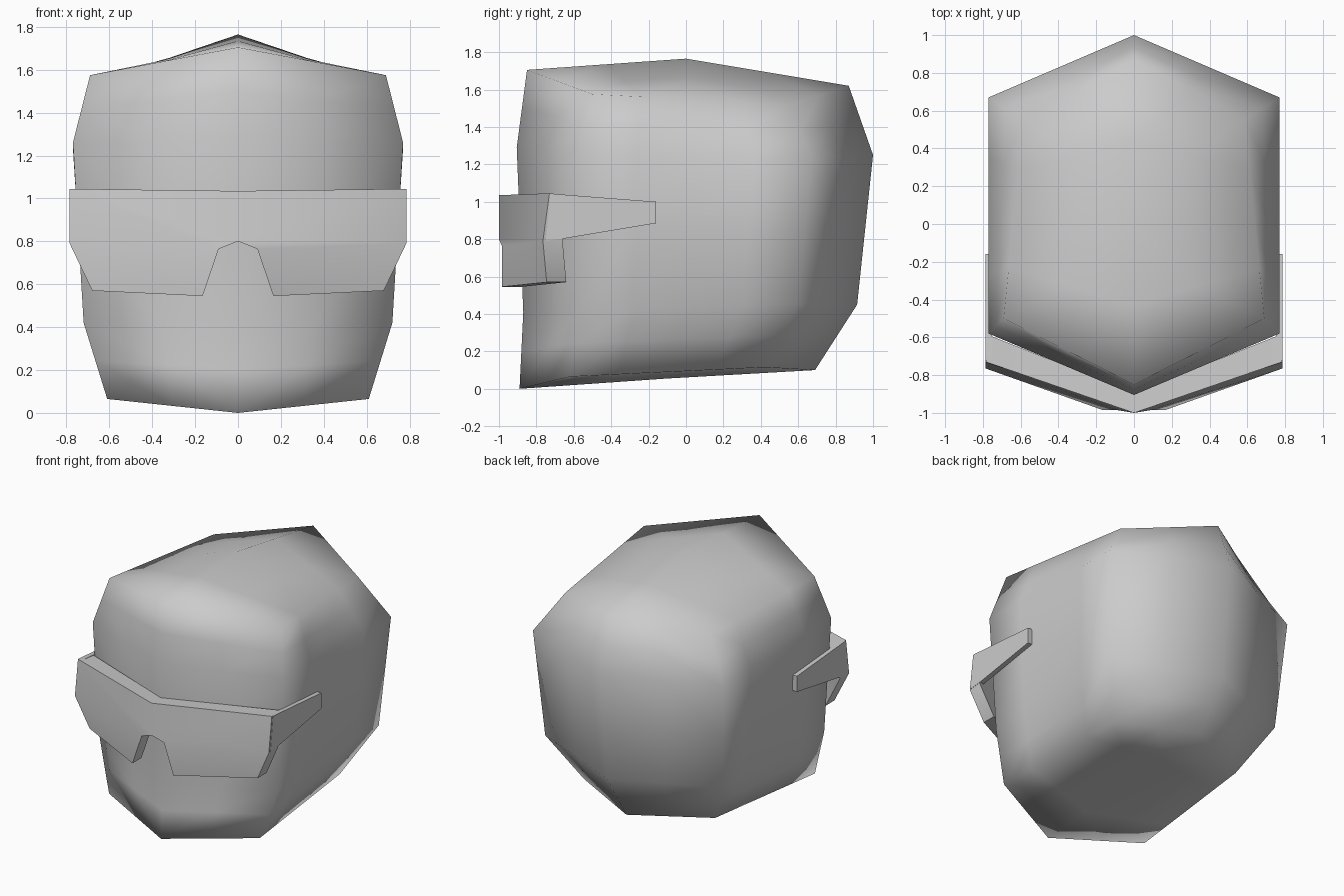
import bpy, bmesh, math
from mathutils import Matrix

cube = bpy.data.objects.get("Cube")
if cube:
    bpy.data.objects.remove(cube, do_unlink=True)

grey = bpy.data.materials.new("light_grey")
grey.use_nodes = True
tone = (0.6, 0.6, 0.6, 1)
grey.diffuse_color = tone
grey.node_tree.nodes["Principled BSDF"].inputs["Base Color"].default_value = tone


def finish(bm, name, angle):
    """Mirror a half across x = 0, make the object and shade it."""
    geom = bm.verts[:] + bm.edges[:] + bm.faces[:]
    bmesh.ops.mirror(bm, geom=geom, matrix=Matrix.Identity(4),
                     merge_dist=0.001, axis='X')
    bmesh.ops.recalc_face_normals(bm, faces=bm.faces[:])
    mesh = bpy.data.meshes.new(name)
    bm.to_mesh(mesh)
    bm.free()
    mesh.materials.append(grey)
    obj = bpy.data.objects.new(name, mesh)
    bpy.context.collection.objects.link(obj)
    bpy.ops.object.select_all(action='DESELECT')
    bpy.context.view_layer.objects.active = obj
    obj.select_set(True)
    if angle is None:
        bpy.ops.object.shade_smooth()
    else:
        bpy.ops.object.shade_smooth_by_angle(angle=math.radians(angle))
    return obj


def slab(points, faces, offset):
    """Half part: faces extruded by an offset, open on the mirror plane."""
    bm = bmesh.new()
    verts = [bm.verts.new(p) for p in points]
    sheet = [bm.faces.new([verts[i] for i in face]) for face in faces]
    new = bmesh.ops.extrude_face_region(bm, geom=sheet, use_keep_orig=True)["geom"]
    bmesh.ops.translate(bm, vec=offset,
                        verts=[v for v in new if isinstance(v, bmesh.types.BMVert)])
    inner = [f for f in bm.faces if all(abs(v.co.x) < 0.001 for v in f.verts)]
    bmesh.ops.delete(bm, geom=inner, context='FACES')
    return bm


# Head: half rings, each front (y, z), front side, back side (x, y, z), back (y, z)
rings = [
    ((-0.89, 0.0), (0.61, -0.62, 0.065), (0.53, 0.42, 0.115), (0.69, 0.10)),
    ((-0.87, 0.41), (0.72, -0.57, 0.42), (0.72, 0.60, 0.455), (0.915, 0.45)),
    ((-0.905, 1.29), (0.77, -0.58, 1.26), (0.77, 0.67, 1.235), (1.0, 1.25)),
    ((-0.85, 1.705), (0.69, -0.50, 1.575), (0.585, 0.555, 1.52), (0.87, 1.62)),
]
bm = bmesh.new()
rows = []
for front, side_a, side_b, back in rings:
    middle = [(a + b) / 2 for a, b in zip(side_a, side_b)]
    pts = [(0, *front), side_a, middle, side_b, (0, *back)]
    rows.append([bm.verts.new(p) for p in pts])
for low, high in zip(rows, rows[1:]):
    for i in range(4):
        bm.faces.new((low[i], low[i + 1], high[i + 1], high[i]))
# Crown and underside close onto a middle point
for ring, middle in ((rows[0], (0, -0.1, 0.055)), (rows[-1], (0, 0, 1.765))):
    centre = bm.verts.new(middle)
    bm.faces.new((centre, ring[0], ring[1], ring[2]))
    bm.faces.new((centre, ring[2], ring[3], ring[4]))
head = finish(bm, "head", None)
cuts = head.modifiers.new("cuts", 'SUBSURF')
cuts.subdivision_type = 'SIMPLE'
cuts.levels = cuts.render_levels = 1

# Wraparound visor with a nose notch
visor = [(0, -1.0, 1.035), (0.785, -0.73, 1.045), (0.785, -0.765, 0.79),
         (0.68, -0.745, 0.57), (0.165, -0.985, 0.545), (0.09, -0.985, 0.765),
         (0, -1.0, 0.80)]
bm = slab(visor, [(0, 1, 2, 5, 6), (2, 3, 4, 5)], (0, 0.105, 0))
# Its upper rear corner reaches back to the temple
for v in bm.verts:
    if v.co.x > 0.7 and v.co.z > 1 and v.co.y > -0.7:
        v.co = (0.765, -0.59, 1.03)
finish(bm, "visor", 40)

# Tapering temple arms
arm = [(0.787, y, z) for y, z in ((-0.72, 1.043), (-0.16, 1.0), (-0.16, 0.885),
                                  (-0.64, 0.805), (-0.75, 0.792))]
finish(slab(arm, [range(5)], (-0.035, 0, 0)), "temple_arms", 30)
